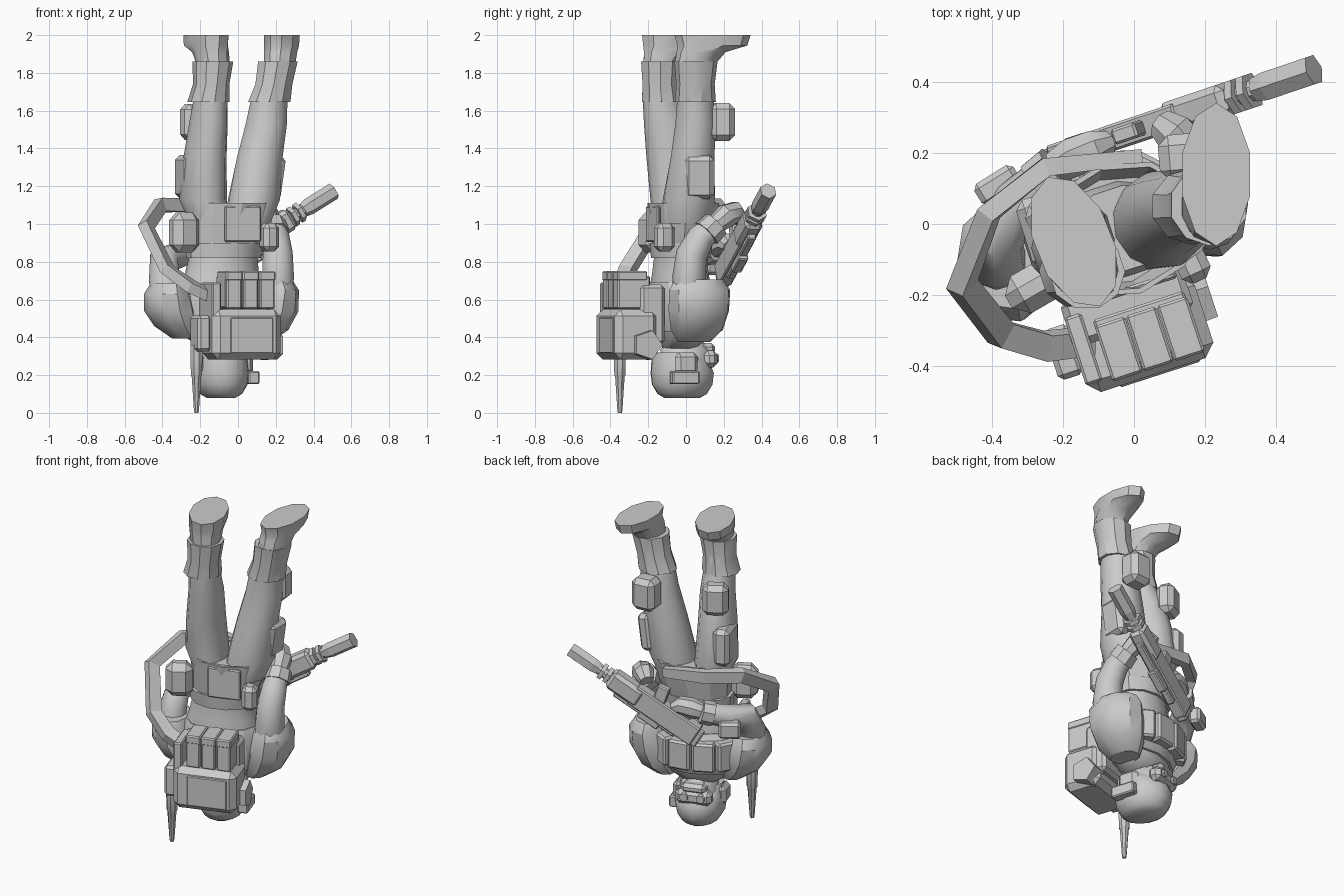
import bpy, bmesh, math
from mathutils import Matrix, Vector

grey = bpy.data.materials.new("plain_grey")
grey.diffuse_color = (0.6, 0.6, 0.6, 1)
YAW = math.radians(18)
I = Matrix.Identity(4)
# Local frames: torso (turned to the left), head and rifle
TORSO = Matrix.Translation((-0.085, -0.03, 0)) @ Matrix.Rotation(YAW, 4, 'Z')
HEAD = Matrix.Translation((-0.09, -0.02, 0)) @ Matrix.Rotation(YAW, 4, 'Z')
gx = Vector((0.4, 0.135, 0.25)).normalized()
gy = Vector((0, 0, 1)).cross(gx).normalized()
gz = gx.cross(gy)
GUN = Matrix.Translation((0.1, 0.298, 0.92)) @ Matrix((gx, gy, gz)).transposed().to_4x4()


def finish(name, bm, smooth=0):
    bmesh.ops.recalc_face_normals(bm, faces=bm.faces)
    me = bpy.data.meshes.new(name)
    bm.to_mesh(me)
    bm.free()
    me.materials.append(grey)
    ob = bpy.data.objects.new(name, me)
    bpy.context.collection.objects.link(ob)
    if smooth:
        bpy.ops.object.select_all(action='DESELECT')
        ob.select_set(True)
        bpy.context.view_layer.objects.active = ob
        bpy.ops.object.shade_smooth_by_angle(angle=math.radians(smooth))
    return ob


def skin(name, rings, smooth):
    bm = bmesh.new()
    vs = [[bm.verts.new(p) for p in r] for r in rings]
    n = len(vs[0])
    for a, b in zip(vs, vs[1:]):
        for i in range(n):
            bm.faces.new((a[i], a[(i + 1) % n], b[(i + 1) % n], b[i]))
    bm.faces.new(vs[0])
    bm.faces.new(vs[-1])
    return finish(name, bm, smooth)


def loft(name, rings, n=12, smooth=45, m=I):
    """Stack of ellipses: (x, y, z, rx, ry, yaw degrees)."""
    out = []
    for x, y, z, rx, ry, yaw in rings:
        r = Matrix.Translation((x, y, z)) @ Matrix.Rotation(math.radians(yaw), 4, 'Z')
        out.append([m @ r @ Vector((rx * math.cos(t), ry * math.sin(t), 0))
                    for t in ((i + 0.5) * math.tau / n for i in range(n))])
    return skin(name, out, smooth)


def tube(name, pts, n=10, smooth=45, m=I, flat=1.0):
    """Twist-free sweep along (x, y, z, radius); flat squeezes it sideways."""
    ps = [Vector(p[:3]) for p in pts]
    out, s = [], None
    for i, p in enumerate(ps):
        t = (ps[min(i + 1, len(ps) - 1)] - ps[max(i - 1, 0)]).normalized()
        if s is None:
            s = t.cross(Vector((0, 0, 1)) if abs(t.z) < 0.9 else Vector((0, 1, 0)))
        s = (s - t * s.dot(t)).normalized()
        u = s.cross(t)
        r = pts[i][3]
        out.append([m @ (p + s * r * flat * math.cos(a) + u * r * math.sin(a))
                    for a in ((k + 0.5) * math.tau / n for k in range(n))])
    return skin(name, out, smooth)


def box(name, c, size, m=I, yaw=0, tilt=0, bevel=0.007):
    bm = bmesh.new()
    bmesh.ops.create_cube(bm, size=1)
    for v in bm.verts:
        v.co = Vector(a * b for a, b in zip(v.co, size))
    if bevel:
        bmesh.ops.bevel(bm, geom=bm.edges[:], offset=bevel, segments=1, affect='EDGES')
    bm.transform(m @ Matrix.Translation(c) @ Matrix.Rotation(math.radians(yaw), 4, 'Z')
                 @ Matrix.Rotation(math.radians(tilt), 4, 'Y'))
    return finish(name, bm)


# Legs, from hip up to ankle
loft("left_leg", [(-.15, -.045, 1.0, .1, .13, 18), (-.185, -.045, 1.13, .125, .145, 18),
                  (-.175, -.07, 1.35, .112, .142, 18), (-.157, -.095, 1.53, .1, .13, 18),
                  (-.145, -.13, 1.66, .09, .1, 18), (-.135, -.135, 1.88, .085, .09, 18)])
loft("right_leg", [(.05, 0, 1.0, .12, .13, 8), (.085, .015, 1.13, .14, .14, 5),
                   (.115, .035, 1.35, .125, .12, 0), (.15, .05, 1.53, .113, .11, 0),
                   (.165, .05, 1.66, .1, .1, 0), (.22, .05, 1.88, .08, .1, 0)])
# Gaiters and boots
loft("left_gaiter", [(-.157, -.13, 1.645, .112, .108, 18), (-.142, -.135, 1.74, .096, .1, 18),
                     (-.133, -.135, 1.86, .108, .108, 18)], 10, 35)
loft("right_gaiter", [(.165, .05, 1.645, .118, .108, 0), (.19, .05, 1.74, .103, .102, 0),
                      (.211, .053, 1.86, .11, .114, 0)], 10, 35)
loft("left_boot", [(-.133, -.135, 1.85, .088, .095, 20), (-.145, -.11, 1.91, .095, .12, 20),
                   (-.17, -.055, 1.945, .108, .185, 22), (-.17, -.05, 2, .11, .197, 22)], 10, 35)
loft("right_boot", [(.22, .05, 1.85, .088, .108, 0), (.225, .08, 1.91, .093, .13, 0),
                    (.23, .14, 1.945, .098, .185, 0), (.232, .14, 2, .1, .202, 0)], 10, 35)
# Knee and thigh pads
box("left_knee_pad", (-.23, .03, 1.54), (.15, .11, .19), yaw=30, bevel=.03)
box("right_knee_pad", (.145, .19, 1.54), (.15, .13, .2), yaw=5, bevel=.03)
box("left_thigh_pad", (-.262, -.02, 1.25), (.1, .2, .23), yaw=18, bevel=.025)
box("right_thigh_pad", (.195, .07, 1.25), (.09, .16, .23), tilt=8, bevel=.025)

# Torso, hollow pelvis guard, belt
loft("torso", [(0, 0, .34, .1, .09, 0), (0, 0, .4, .2, .13, 0), (0, 0, .5, .25, .16, 0),
               (0, 0, .62, .24, .165, 0), (0, 0, .74, .2, .145, 0), (.01, 0, .86, .18, .135, 0),
               (.03, 0, .98, .19, .14, 0), (.05, 0, 1.09, .17, .12, 0)], 12, 45, TORSO)
loft("pelvis_guard", [(.015, 0, .88, .195, .15, 0), (.035, 0, .98, .22, .17, 0),
                      (.05, 0, 1.11, .24, .19, 0), (.05, 0, 1.11, .225, .175, 0),
                      (.035, 0, 1.0, .2, .15, 0)], 10, 25, TORSO)
loft("belt", [(.01, 0, .82, .2, .155, 0), (.012, 0, .9, .21, .163, 0)], 12, 30, TORSO)
box("back_hip_plate", (.06, -.17, 1.0), (.2, .02, .19), TORSO)
# Belt pouches
box("left_hip_pouch", (-.285, -.18, .955), (.16, .12, .21), yaw=30, bevel=.04)
box("right_hip_pouch", (.165, -.115, .93), (.09, .1, .15), yaw=25, bevel=.025)

# Chest vest with curved row of magazine pouches
loft("vest", [(0, 0, .43, .23, .155, 0), (0, .005, .5, .26, .18, 0),
              (0, .005, .64, .245, .18, 0), (0, 0, .69, .22, .16, 0)], 12, 25, TORSO)
for i, (x, y, a) in enumerate([(-.19, .125, 45), (-.072, .18, 8), (.068, .18, -8), (.185, .125, -45)]):
    box(f"chest_pouch_{i}", (x, y, .565), (.135, .075, .18), TORSO, a, bevel=.012)

# Shoulder guards
for side, s, d in (("left", -1, .02), ("right", 1, 0)):
    loft(side + "_shoulder_guard", [(s * .2, .01, .375 + d, .07, .09, 0),
         (s * .25, .01, .44 + d, .115, .145, 0), (s * .285, .01, .54, .135, .168, 0),
         (s * .3, .01, .65 - d, .12, .17, 0), (s * .295, .01, .705 - d, .09, .135, 0)],
         10, 35, TORSO)

# Arms, cuffs and hands
tube("right_arm", [(.2, .02, .58, .085), (.213, .015, .72, .088), (.21, .03, .84, .083),
                   (.2, .08, .93, .074), (.18, .15, .99, .06)])
tube("right_cuff", [(.195, .11, .95, .08), (.18, .16, 1.0, .075)], 8, 30)
tube("right_hand", [(.18, .15, .99, .05), (.155, .215, 1.045, .065), (.115, .255, 1.06, .062),
                    (.08, .28, 1.03, .045)], 8, 40)
tube("left_arm", [(-.37, -.12, .55, .08), (-.39, -.1, .7, .085), (-.39, -.04, .81, .08),
                  (-.33, .06, .83, .07), (-.23, .15, .86, .058)])
tube("left_cuff", [(-.27, .115, .85, .073), (-.22, .16, .868, .07)], 8, 30)
tube("left_hand", [(-.22, .16, .87, .05), (-.17, .19, .89, .06), (-.11, .215, .9, .055),
                   (-.07, .23, .88, .035)], 8, 40)
box("forearm_pad", (-.385, .11, .78), (.13, .07, .1), yaw=32, bevel=.015)

# Head, helmet, goggles, headset (head points down)
loft("neck", [(0, 0, .42, .075, .08, 0), (0, .01, .3, .08, .09, 0)], 10, 45, HEAD)
loft("face", [(0, .02, .38, .06, .09, 0), (0, .02, .34, .105, .135, 0), (0, .015, .24, .12, .145, 0)],
     12, 50, HEAD)
loft("helmet", [(0, 0, .08, .075, .1, 0), (0, 0, .1, .11, .135, 0), (0, 0, .15, .14, .165, 0),
                (0, 0, .21, .149, .172, 0), (0, -.01, .27, .14, .158, 0),
                (0, -.04, .32, .125, .12, 0)], 14, 50, HEAD)
box("goggles", (0, .13, .285), (.22, .08, .09), HEAD, bevel=.025)
box("face_mask", (0, .125, .34), (.15, .08, .06), HEAD, bevel=.02)
for s in (-1, 1):
    tube(f"goggle_lens_{s}", [(s * .05, .15, .29, .03), (s * .05, .182, .29, .024)], 8, 0, HEAD)
    box(f"ear_cup_{s}", (s * .135, -.02, .26), (.05, .13, .12), HEAD, bevel=.025)
box("headset_box", (.15, -.035, .187), (.06, .15, .07), HEAD)

# Backpack
box("pack_body", (.01, -.3, .415), (.38, .24, .265), TORSO, bevel=.035)
box("pack_back_panel", (.03, -.415, .41), (.24, .02, .19), TORSO, bevel=.006)
box("pack_frame", (0, -.21, .52), (.36, .14, .32), TORSO, bevel=.02)
box("pack_side_rail", (-.155, -.29, .52), (.05, .2, .34), TORSO)
box("pack_pouch_block", (.03, -.3, .64), (.27, .16, .17), TORSO)
for i in range(3):
    x = -.06 + i * .092
    box(f"pack_pouch_{i}", (x, -.325, .64), (.082, .15, .18), TORSO)
    box(f"pack_pouch_lid_{i}", (x, -.32, .725), (.09, .165, .05), TORSO)
tube("bed_roll", [(.14, -.255, .36, .085), (.235, -.255, .36, .08)], 5, 0, TORSO)
box("radio", (-.21, -.28, .42), (.075, .15, .19), TORSO, bevel=.015)
tube("antenna", [(-.22, -.35, .36, .034), (-.22, -.35, .3, .034), (-.22, -.35, .2, .032),
                 (-.22, -.35, .19, .027), (-.22, -.35, .02, .015), (-.22, -.35, 0, .012)], 8, 30)

# Rifle, held upside down
box("rifle_receiver", (-.16, 0, 0), (.44, .075, .13), GUN)
box("rifle_stock", (-.36, 0, -.01), (.1, .06, .1), GUN)
box("rifle_handguard", (.11, 0, 0), (.22, .095, .12), GUN, bevel=.02)
box("rifle_rail", (-.06, 0, -.07), (.42, .045, .035), GUN)
box("rifle_sight", (-.1, 0, -.085), (.14, .055, .045), GUN)
box("rifle_magazine", (-.08, 0, .1), (.075, .045, .1), GUN, tilt=12)
box("rifle_grip", (-.27, -.01, .09), (.06, .045, .12), GUN, tilt=-12)
tube("rifle_barrel", [(.2, 0, 0, .032), (.34, 0, 0, .032)], 8, 30, GUN)
for i, x in enumerate((.235, .275)):
    tube(f"barrel_collar_{i}", [(x - .012, 0, 0, .055), (x + .012, 0, 0, .055)], 6, 0, GUN)
tube("silencer", [(.3, 0, 0, .038), (.34, 0, 0, .046), (.5, 0, 0, .046)], 6, 0, GUN)

# Sling from rifle, out around the left arm, to the pack
tube("sling", [(.02, .19, 1.07, .04), (-.25, .16, 1.1, .05), (-.41, .03, 1.1, .052),
               (-.485, -.17, .985, .054), (-.375, -.31, .76, .054), (-.25, -.345, .67, .054),
               (-.12, -.33, .61, .05)], 4, 0, flat=.75)
